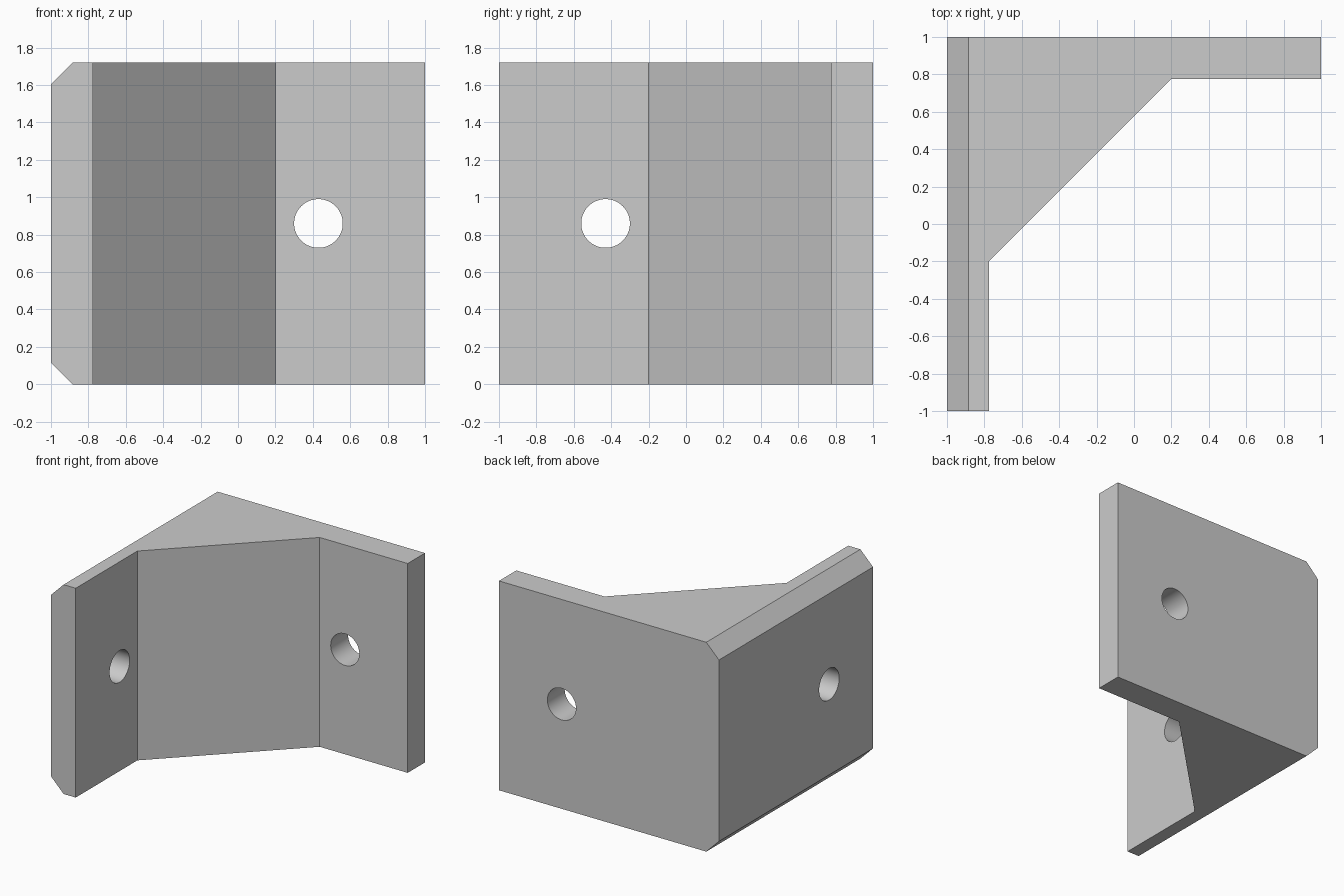
import bpy, bmesh
from math import radians

if "Cube" in bpy.data.objects:
    bpy.data.objects.remove(bpy.data.objects["Cube"])

H = 1.72       # height
T = 0.225      # plate thickness
C = 0.115      # chamfer on the left plate's outer edges
IN = -1 + T

# Bracket body: top-view profile of two plates with a diagonal web, extruded up
profile = [(-1, 1), (-1, -1), (IN, -1), (IN, -0.2), (0.2, -IN), (1, -IN), (1, 1)]
bm = bmesh.new()
base = bm.faces.new([bm.verts.new((x, y, 0)) for x, y in profile])
ext = bmesh.ops.extrude_face_region(bm, geom=[base])
bmesh.ops.translate(bm, vec=(0, 0, H),
                    verts=[v for v in ext["geom"] if isinstance(v, bmesh.types.BMVert)])
bmesh.ops.recalc_face_normals(bm, faces=bm.faces)

# Chamfer the top and bottom outer edges of the left plate
edges = [e for e in bm.edges
         if all(abs(v.co.x + 1) < 1e-4 for v in e.verts)
         and abs(e.verts[0].co.z - e.verts[1].co.z) < 1e-4]
bmesh.ops.bevel(bm, geom=edges, offset=C, offset_type='OFFSET',
                segments=1, profile=0.5, affect='EDGES')
bmesh.ops.recalc_face_normals(bm, faces=bm.faces)
mesh = bpy.data.meshes.new("corner_bracket")
bm.to_mesh(mesh)
bm.free()
bracket = bpy.data.objects.new("corner_bracket", mesh)
bpy.context.collection.objects.link(bracket)


def drill(name, loc, rot):
    """Cut a round bolt hole through one plate."""
    bpy.ops.mesh.primitive_cylinder_add(vertices=64, radius=0.13, depth=0.4,
                                        location=loc, rotation=rot)
    cutter = bpy.context.object
    cutter.name = name
    cutter.hide_render = True
    mod = bracket.modifiers.new(name, 'BOOLEAN')
    mod.object, mod.operation, mod.solver = cutter, 'DIFFERENCE', 'EXACT'
    bpy.context.view_layer.objects.active = bracket
    bpy.ops.object.modifier_apply(modifier=name)
    bpy.data.objects.remove(cutter)


# Bolt holes: back plate, then left plate
mid = 1 - T / 2
drill("back_hole", (0.43, mid, H / 2), (radians(90), 0, 0))
drill("left_hole", (-mid, -0.43, H / 2), (0, radians(90), 0))

# Smooth hole walls, sharp plate edges
bpy.ops.object.select_all(action='DESELECT')
bracket.select_set(True)
bpy.context.view_layer.objects.active = bracket
bpy.ops.object.shade_smooth_by_angle(angle=radians(30))
